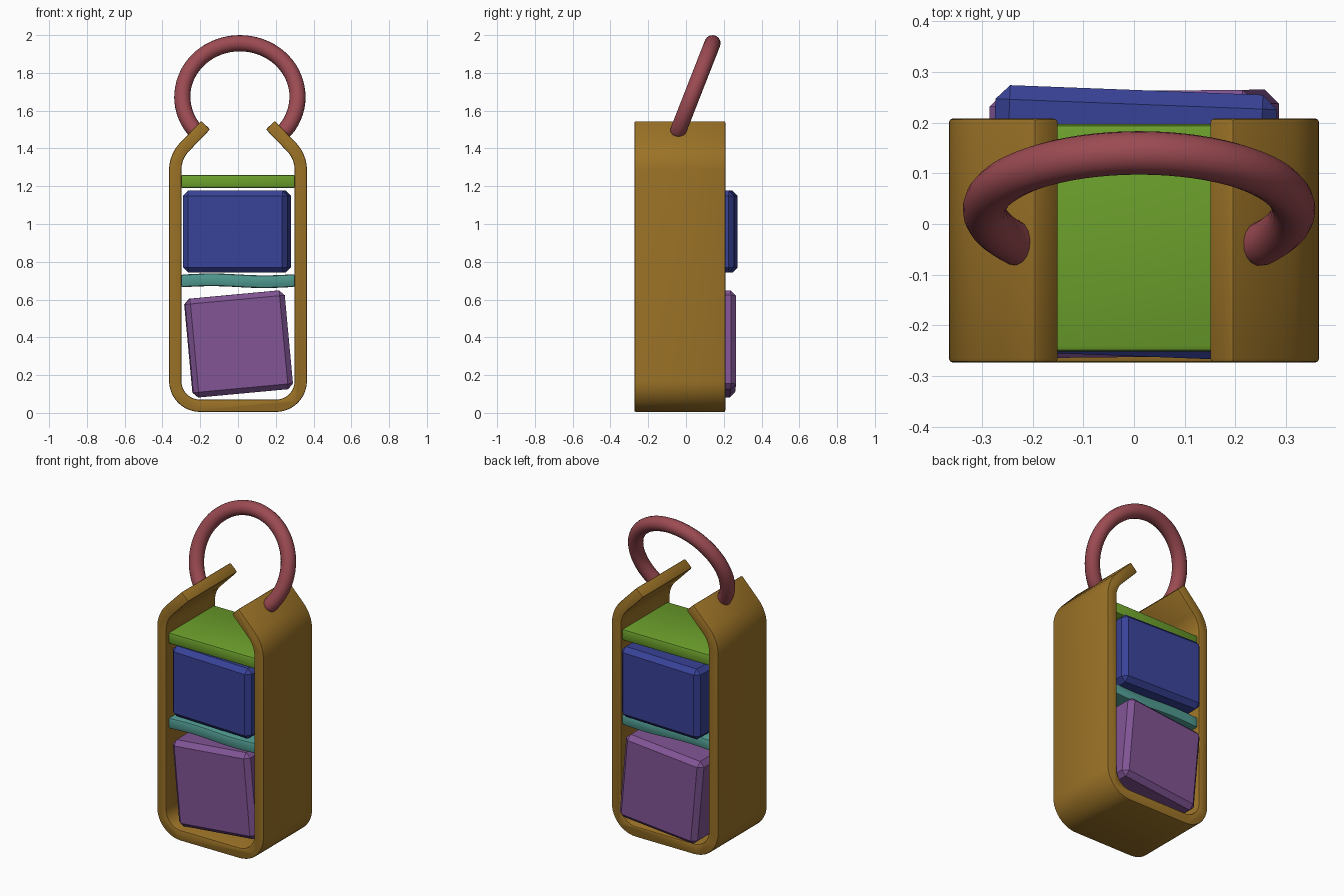
import bpy, bmesh
from math import sin, cos, radians, pi, sqrt

if "Cube" in bpy.data.objects:
    bpy.data.objects.remove(bpy.data.objects["Cube"])


def finish(obj, color, bevel=0, segments=1, smooth=None):
    mat = bpy.data.materials.new(obj.name)
    mat.diffuse_color = (*color, 1)
    mat.use_nodes = True
    mat.node_tree.nodes["Principled BSDF"].inputs["Base Color"].default_value = mat.diffuse_color
    obj.data.materials.append(mat)
    bpy.ops.object.select_all(action='DESELECT')
    obj.select_set(True)
    bpy.context.view_layer.objects.active = obj
    if bevel:
        mod = obj.modifiers.new("edge", 'BEVEL')
        mod.width, mod.segments = bevel, segments
        mod.limit_method, mod.angle_limit = 'ANGLE', radians(40)
        bpy.ops.object.modifier_apply(modifier=mod.name)
    if smooth:
        bpy.ops.object.shade_smooth_by_angle(angle=radians(smooth))


def extrude_profile(name, pts, y0, y1):
    bm = bmesh.new()
    face = bm.faces.new([bm.verts.new((x, y0, z)) for x, z in pts])
    ext = bmesh.ops.extrude_face_region(bm, geom=[face])
    for v in ext['geom']:
        if isinstance(v, bmesh.types.BMVert):
            v.co.y = y1
    bmesh.ops.recalc_face_normals(bm, faces=bm.faces)
    mesh = bpy.data.meshes.new(name)
    bm.to_mesh(mesh)
    bm.free()
    obj = bpy.data.objects.new(name, mesh)
    bpy.context.collection.objects.link(obj)
    return obj


def box(name, loc, size, rot, color, chamfer):
    bpy.ops.mesh.primitive_cube_add(size=1, location=loc)
    obj = bpy.context.object
    obj.name = name
    obj.scale = size
    bpy.ops.object.transform_apply(location=False, rotation=False, scale=True)
    obj.rotation_euler = [radians(a) for a in rot]
    finish(obj, color, chamfer)


# Open clip-shaped body band
def half(d):
    pts = []
    for i in range(13):
        a = radians(-90 + 90 * i / 12)
        pts.append((0.2 + (0.165 - d) * cos(a), 0.17 + (0.165 - d) * sin(a)))
    for i in range(9):
        a = radians(44 * i / 8)
        pts.append((0.155 + (0.21 - d) * cos(a), 1.285 + (0.21 - d) * sin(a)))
    x, z = pts[-1]
    a = radians(44)
    pts.append((x - 0.16 * sin(a), z + 0.16 * cos(a)))
    return pts


def mirrored(pts):
    return [(-x, z) for x, z in reversed(pts)]


outer, inner = half(0), half(0.065)
loop = mirrored(outer) + outer + inner[::-1] + mirrored(inner)[::-1]
band = extrude_profile("body_band", loop, -0.273, 0.208)
finish(band, (0.33, 0.17, 0.02), 0.007, 2, 35)

# Upper flat shelf and the slightly warped middle shelf
upper = extrude_profile("upper_shelf", [(-0.303, 1.19), (0.303, 1.19), (0.303, 1.26), (-0.303, 1.26)],
                        -0.252, 0.197)
finish(upper, (0.15, 0.35, 0.025), 0.012, 2, 35)

xs = [-0.303 + 0.606 * i / 16 for i in range(17)]
wave = [-0.005 * sin(pi * x / 0.28) for x in xs]
low = [(x, 0.666 + w) for x, w in zip(xs, wave)]
high = [(x, 0.733 + w) for x, w in zip(xs, wave)]
middle = extrude_profile("middle_shelf", low + high[::-1], -0.252, 0.197)
finish(middle, (0.08, 0.32, 0.28), 0.012, 2, 35)

# Loose chamfered blocks
box("upper_block", (-0.005, 0.002, 0.96), (0.555, 0.525, 0.435), (0, 0, -2.2),
    (0.04, 0.055, 0.31), 0.028)
box("lower_block", (0.003, 0, 0.365), (0.53, 0.525, 0.525), (0, -5.3, 0.6),
    (0.22, 0.09, 0.3), 0.028)

# Tilted carry ring with rounded ends
R, r, tilt = 0.305, 0.043, radians(21.4)
cap = [r * sin(radians(a)) for a in (15, 30, 45, 60, 72, 82, 88)]
start, end = radians(-38), radians(218)
path = [(start - s / R, sqrt(r * r - s * s) / r) for s in reversed(cap)]
path += [(start + (end - start) * i / 48, 1) for i in range(49)]
path += [(end + s / R, sqrt(r * r - s * s) / r) for s in cap]
curve = bpy.data.curves.new("carry_ring", 'CURVE')
curve.dimensions = '3D'
curve.bevel_depth, curve.bevel_resolution = r, 6
curve.use_fill_caps = True
spline = curve.splines.new('POLY')
spline.points.add(len(path) - 1)
for p, (a, rad) in zip(spline.points, path):
    v = R * sin(a)
    p.co = (0.01 + R * cos(a), 0.029 + v * sin(tilt), 1.673 + v * cos(tilt), 1)
    p.radius = rad
ring = bpy.data.objects.new("carry_ring", curve)
bpy.context.collection.objects.link(ring)
bpy.ops.object.select_all(action='DESELECT')
ring.select_set(True)
bpy.context.view_layer.objects.active = ring
bpy.ops.object.convert(target='MESH')
finish(bpy.context.object, (0.33, 0.07, 0.085), smooth=50)
